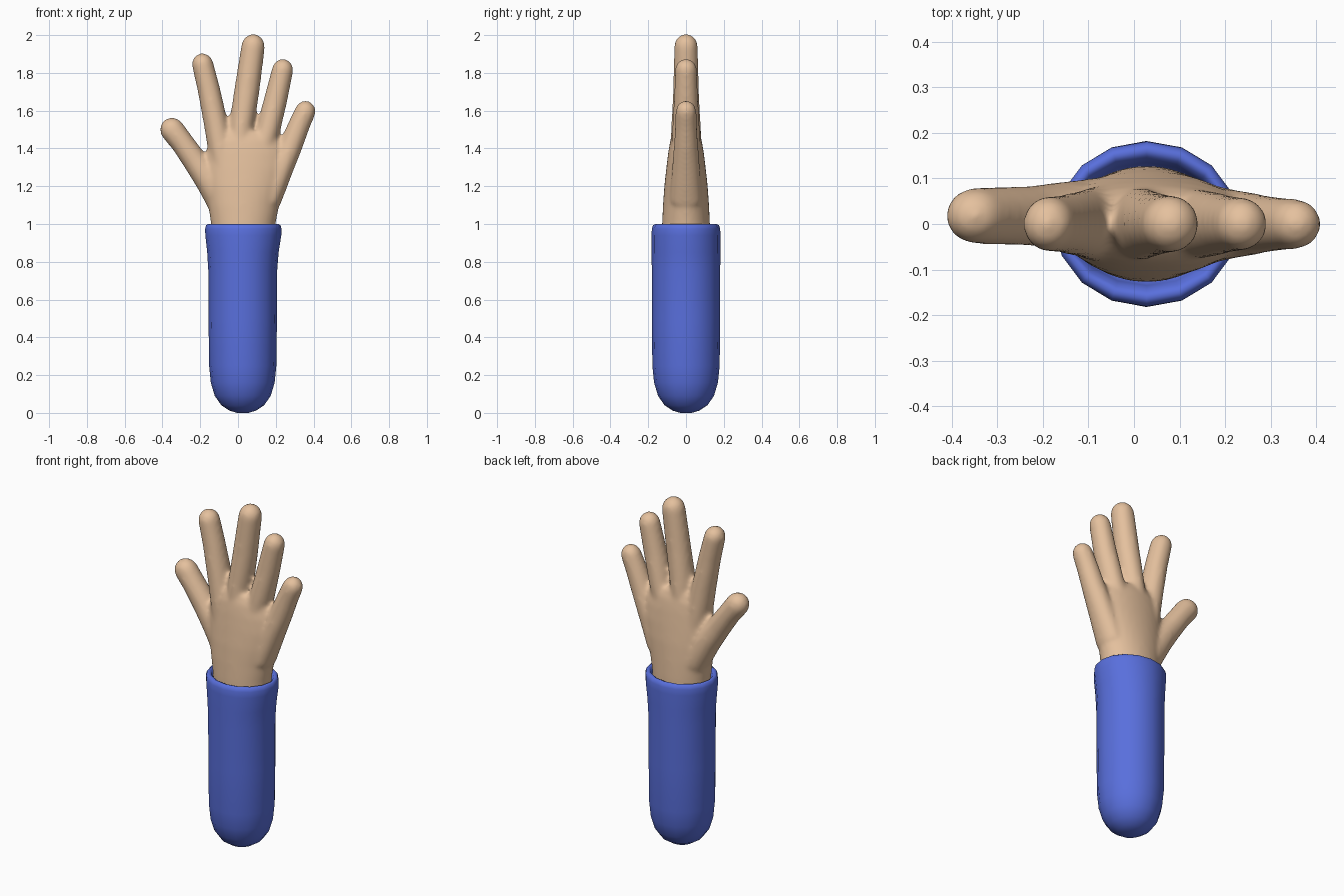
import bpy, bmesh
from math import sin, cos, pi
from mathutils import Vector

if "Cube" in bpy.data.objects:
    bpy.data.objects.remove(bpy.data.objects["Cube"])


def material(name, color):
    m = bpy.data.materials.new(name)
    m.diffuse_color = color
    m.use_nodes = True
    m.node_tree.nodes["Principled BSDF"].inputs["Base Color"].default_value = m.diffuse_color
    return m


def loft(bm, rings, n):
    """Skin closed rings given as (centre, side axis, side radius, y radius)."""
    loops = []
    for c, u, ru, ry in rings:
        loops.append([bm.verts.new(c + u * (ru * cos(2 * pi * i / n))
                                   + Vector((0, ry * sin(2 * pi * i / n), 0)))
                      for i in range(n)])
    faces = [bm.faces.new(loops[0]), bm.faces.new(loops[-1])]
    for a, b in zip(loops, loops[1:]):
        for i in range(n):
            j = (i + 1) % n
            faces.append(bm.faces.new((a[i], a[j], b[j], b[i])))
    bmesh.ops.recalc_face_normals(bm, faces=faces)


def upright(rows):
    return [(Vector((cx, 0, z)), Vector((1, 0, 0)), rx, ry) for z, cx, rx, ry in rows]


def finger(bm, pts, y=0.0):
    """Tapered tube through (x, z, side radius, y radius) with a round tip."""
    cs = [Vector((p[0], y, p[1])) for p in pts]
    rings = []
    for k, p in enumerate(pts):
        d = (cs[min(k + 1, len(cs) - 1)] - cs[max(k - 1, 0)]).normalized()
        rings.append((cs[k], Vector((d.z, 0, -d.x)), p[2], p[3]))
    d = (cs[-1] - cs[-2]).normalized()
    c, u, ru, ry = rings[-1]
    for k in range(1, 6):
        a = k * pi / 2 / 5.2
        rings.append((c + d * (ru * 1.05 * sin(a)), u, ru * cos(a), ry * cos(a)))
    loft(bm, rings, 20)


def make_object(name, bm, mat):
    me = bpy.data.meshes.new(name)
    bm.to_mesh(me)
    bm.free()
    me.materials.append(mat)
    ob = bpy.data.objects.new(name, me)
    bpy.context.collection.objects.link(ob)
    me.polygons.foreach_set("use_smooth", [True] * len(me.polygons))
    return ob


skin = material("skin", (0.78, 0.53, 0.34, 1))
blue = material("blue_cloth", (0.10, 0.16, 0.72, 1))

# Sleeve: rounded bottom, flared cuff, rim folded inward
bm = bmesh.new()
loft(bm, upright([
    (0.0, .025, .03, .03), (0.012, .025, .07, .07), (0.04, .025, .113, .113),
    (0.09, .025, .148, .148), (0.16, .025, .169, .169), (0.25, .025, .178, .178),
    (0.5, .025, .181, .181), (0.75, .025, .182, .181), (0.85, .026, .189, .182),
    (0.94, .028, .201, .182), (0.975, .028, .202, .181), (0.993, .028, .197, .175),
    (1.0, .028, .187, .163), (0.993, .028, .177, .148), (0.96, .028, .168, .135),
    (0.88, .028, .155, .118)]), 16)
make_object("sleeve", bm, blue)

# Palm and wrist
bm = bmesh.new()
loft(bm, upright([
    (0.88, .028, .160, .128), (1.0, .028, .171, .127), (1.1, .030, .188, .122),
    (1.2, .038, .208, .115), (1.3, .045, .219, .104), (1.38, .045, .214, .094),
    (1.44, .040, .195, .084), (1.49, .030, .140, .066)]), 32)

# Fingers: index, middle, ring, little
finger(bm, [(-.07, 1.28, .07, .085), (-.117, 1.53, .064, .072),
            (-.154, 1.71, .060, .064), (-.187, 1.845, .057, .061)])
finger(bm, [(.0, 1.28, .065, .09), (.02, 1.53, .066, .078),
            (.048, 1.715, .067, .068), (.080, 1.94, .063, .063)])
finger(bm, [(.095, 1.28, .065, .085), (.160, 1.50, .064, .074),
            (.200, 1.66, .062, .064), (.236, 1.815, .057, .058)])
finger(bm, [(.165, 1.12, .062, .085), (.232, 1.30, .064, .074),
            (.282, 1.42, .062, .064), (.322, 1.52, .058, .058),
            (.355, 1.595, .056, .055)])

# Thumb
finger(bm, [(-.07, 1.10, .085, .085), (-.155, 1.235, .075, .075),
            (-.228, 1.335, .066, .066), (-.295, 1.43, .062, .064),
            (-.347, 1.497, .065, .062)], y=.018)

# Fuse into one soft hand
hand = make_object("hand", bm, skin)
r = hand.modifiers.new("fuse", 'REMESH')
r.mode = 'VOXEL'
r.voxel_size = 0.011
r.use_smooth_shade = True
s = hand.modifiers.new("soften", 'SMOOTH')
s.factor = 0.5
s.iterations = 12
